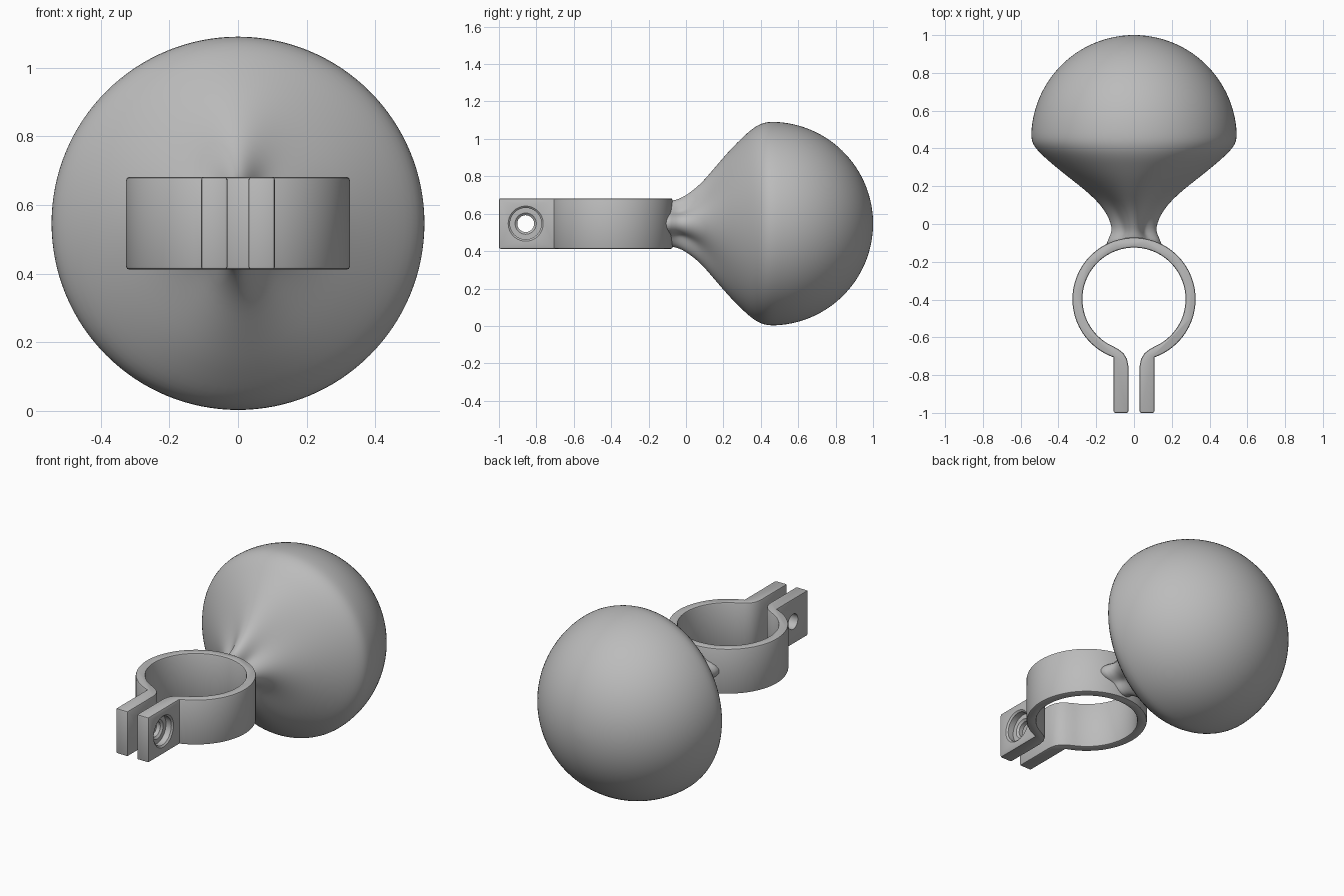
import bpy, bmesh, math
from mathutils import Vector

cube = bpy.data.objects.get("Cube")
if cube:
    bpy.data.objects.remove(cube, do_unlink=True)

MID_Z = 0.547          # shared axis height
RING_Y = -0.398        # clamp ring centre
R_OUT, R_IN = 0.326, 0.273

grey = bpy.data.materials.new("plain grey")
grey.use_nodes = True
colour = (0.5, 0.5, 0.5, 1)
grey.diffuse_color = colour
grey.node_tree.nodes["Principled BSDF"].inputs["Base Color"].default_value = colour


def make_object(name, bm):
    bmesh.ops.recalc_face_normals(bm, faces=bm.faces)
    mesh = bpy.data.meshes.new(name)
    bm.to_mesh(mesh)
    bm.free()
    mesh.materials.append(grey)
    obj = bpy.data.objects.new(name, mesh)
    bpy.context.collection.objects.link(obj)
    return obj


def activate(obj):
    bpy.ops.object.select_all(action='DESELECT')
    obj.select_set(True)
    bpy.context.view_layer.objects.active = obj


def loft(bm, rows):
    """Skin closed loops of points and cap both ends."""
    loops = [[bm.verts.new(p) for p in row] for row in rows]
    n = len(loops[0])
    for a, b in zip(loops, loops[1:]):
        for i in range(n):
            j = (i + 1) % n
            bm.faces.new((a[i], a[j], b[j], b[i]))
    bm.faces.new(loops[0])
    bm.faces.new(loops[-1])


# Clamp: split ring with two lugs, drawn as a mirrored outline and extruded
def arc(radius, x_end, steps=40):
    end = math.pi - math.asin(x_end / radius)
    return [(radius * math.sin(end * i / steps), RING_Y + radius * math.cos(end * i / steps))
            for i in range(steps + 1)]


outer = arc(R_OUT, 0.108) + [(0.108, -1.0)]
inner = arc(R_IN, 0.11) + [(0.08, -0.665), (0.055, -0.685), (0.037, -0.715),
                           (0.03, -0.75), (0.03, -1.0)]
mirrored = lambda pts: [(-x, y) for x, y in pts]
outline = outer + inner[::-1] + mirrored(inner[1:]) + mirrored(outer[:0:-1])

bm = bmesh.new()
base = bm.faces.new([bm.verts.new((x, y, 0.412)) for x, y in outline])
top = bmesh.ops.extrude_face_region(bm, geom=[base])["geom"]
bmesh.ops.translate(bm, vec=Vector((0, 0, 0.27)),
                    verts=[v for v in top if isinstance(v, bmesh.types.BMVert)])
clamp = make_object("clamp_ring", bm)
bevel = clamp.modifiers.new("soft edges", 'BEVEL')
bevel.width = 0.009
bevel.segments = 2
bevel.limit_method = 'ANGLE'
bevel.angle_limit = math.radians(75)

# Bolt hole with a stepped, chamfered recess on the left lug
hole_profile = [(-0.2, 0.045), (0.055, 0.045), (0.065, 0.057), (0.065, 0.084),
                (0.1, 0.084), (0.109, 0.095), (0.2, 0.095)]
bm = bmesh.new()
loft(bm, [[(x, -0.857 + r * math.cos(math.tau * i / 40), MID_Z + r * math.sin(math.tau * i / 40))
           for i in range(40)] for x, r in hole_profile])
cutter = make_object("bolt_hole_cutter", bm)
cutter.hide_render = True
cut = clamp.modifiers.new("bolt hole", 'BOOLEAN')
cut.object = cutter
cut.operation = 'DIFFERENCE'
cut.solver = 'EXACT'
activate(clamp)
for mod in list(clamp.modifiers):
    bpy.ops.object.modifier_apply(modifier=mod.name)
bpy.data.objects.remove(cutter, do_unlink=True)
bpy.ops.object.shade_smooth_by_angle(angle=math.radians(30))

# Knob: four-lobed neck that swells into a round dome
# stations: y, half width, half height, depth of the diagonal valleys
stations = [(-0.1, 0.175, 0.122, 0.2), (-0.07, 0.13, 0.124, 0.28), (-0.035, 0.117, 0.133, 0.33),
            (0.0, 0.122, 0.152, 0.32), (0.05, 0.143, 0.188, 0.26), (0.1, 0.177, 0.236, 0.19),
            (0.15, 0.226, 0.296, 0.12), (0.2, 0.285, 0.354, 0.07), (0.25, 0.35, 0.41, 0.035),
            (0.3, 0.412, 0.459, 0.015), (0.345, 0.465, 0.501, 0.005), (0.385, 0.508, 0.528, 0.0),
            (0.42, 0.535, 0.541, 0.0)]
DOME_Y, DOME_R, SEG = 0.455, 0.546, 64
for i in range(16):
    a = math.radians(88) * i / 15
    r = DOME_R * math.cos(a)
    stations.append((DOME_Y + DOME_R * math.sin(a), r, r, 0.0))

rows = []
for k, (y, w, h, valley) in enumerate(stations):
    row = []
    for i in range(SEG):
        t = math.tau * i / SEG
        s = 1 - valley * math.sin(2 * t) ** 2
        x, z = w * s * math.cos(t), h * s * math.sin(t)
        # the root follows the middle of the ring wall
        yy = RING_Y + math.sqrt(0.3 ** 2 - x * x) if k == 0 else y
        row.append((x, yy, MID_Z + z))
    rows.append(row)
bm = bmesh.new()
loft(bm, rows)
knob = make_object("round_knob", bm)
smooth = knob.modifiers.new("smooth", 'SUBSURF')
smooth.levels = smooth.render_levels = 1
activate(knob)
bpy.ops.object.modifier_apply(modifier=smooth.name)
bpy.ops.object.shade_smooth()
